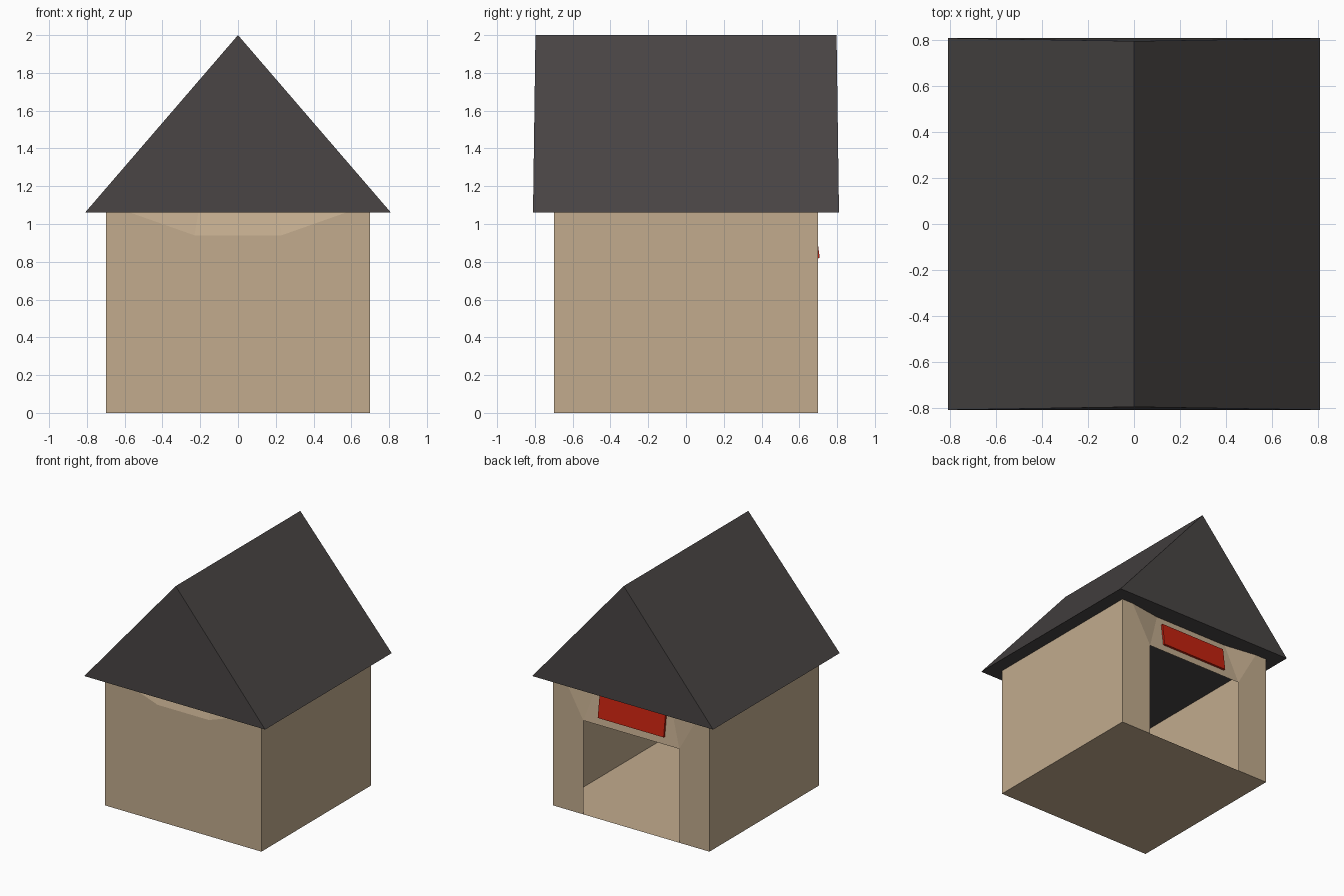
import bpy, bmesh, math
from mathutils import Matrix

if "Cube" in bpy.data.objects:
    bpy.data.objects.remove(bpy.data.objects["Cube"])

H = 1.06      # wall height / eave level
W = 0.70      # half width of the walls


def material(name, rgb):
    m = bpy.data.materials.new(name)
    m.diffuse_color = (*rgb, 1)
    m.use_nodes = True
    m.node_tree.nodes["Principled BSDF"].inputs["Base Color"].default_value = m.diffuse_color
    return m


tan = material("tan wall", (0.54, 0.41, 0.27))
dark = material("charcoal roof", (0.066, 0.059, 0.058))
red = material("red sign", (0.56, 0.016, 0.005))


def build(name, faces, mat):
    """Make an object from a few polygons, welding shared corners."""
    bm = bmesh.new()
    for f in faces:
        bm.faces.new([bm.verts.new(p) for p in f])
    bmesh.ops.remove_doubles(bm, verts=bm.verts, dist=1e-4)
    bmesh.ops.recalc_face_normals(bm, faces=bm.faces)
    me = bpy.data.meshes.new(name)
    bm.to_mesh(me)
    bm.free()
    me.materials.append(mat)
    ob = bpy.data.objects.new(name, me)
    bpy.context.collection.objects.link(ob)
    return ob


def mirror(face):
    return [(-x, y, z) for x, y, z in reversed(face)]


# Thin-walled house shell: floor, side walls, blank front, doorway in the back
side = [(W, -W, 0), (W, W, 0), (W, W, H), (W, -W, H)]
floor = [(-W, -W, 0), (-0.43, -W, 0), (0.43, -W, 0), (W, -W, 0), (W, W, 0), (-W, W, 0)]

# front wall with an inward-leaning facet below the gable
fz, fx, ft, fy = 0.94, 0.23, 0.21, -W + 0.035
front_half = [(0, -W, 0), (W, -W, 0), (W, -W, H), (0.57, -W, H), (fx, -W, fz), (0, -W, fz)]
front_tri = [(fx, -W, fz), (0.57, -W, H), (ft, fy, H)]
front_mid = [(-fx, -W, fz), (fx, -W, fz), (ft, fy, H), (-ft, fy, H)]

# back wall: jambs, corner facets and leaning panel over the doorway
dx, dz, lean = 0.43, 0.76, 0.04
jamb = [(W, W, 0), (dx, W, 0), (dx, W, dz), (0.60, W, H), (W, W, H)]
back_tri = [(dx, W, dz), (0.33, W - lean, H), (0.60, W, H)]
back_mid = [(dx, W, dz), (-dx, W, dz), (-0.33, W - lean, H), (0.33, W - lean, H)]

shell = [floor, front_mid, back_mid]
for f in (side, front_half, front_tri, jamb, back_tri):
    shell += [f, mirror(f)]
build("house_walls", shell, tan)

# Closed gabled roof, slightly flared toward the eaves
E, R = 0.81, 0.797
gable = [(-E, -E, H), (E, -E, H), (0, -R, 2)]
back_gable = [(x, -y, z) for x, y, z in reversed(gable)]
slope = [(E, -E, H), (E, E, H), (0, R, 2), (0, -R, 2)]
under = [(-E, -E, H), (-E, E, H), (E, E, H), (E, -E, H)]
build("roof", [gable, back_gable, slope, mirror(slope), under], dark)

# Plain red sign lying on the leaning panel above the doorway
bm = bmesh.new()
bmesh.ops.create_cube(bm, size=1, matrix=Matrix.Diagonal((0.59, 0.02, 0.185, 1)))
me = bpy.data.meshes.new("sign")
bm.to_mesh(me)
bm.free()
me.materials.append(red)
sign = bpy.data.objects.new("sign", me)
bpy.context.collection.objects.link(sign)
tilt = math.atan2(lean, H - dz)
sign.rotation_euler = (tilt, 0, 0)
sign.location = (0, W - (0.91 - dz) * math.tan(tilt) + 0.006, 0.91)
